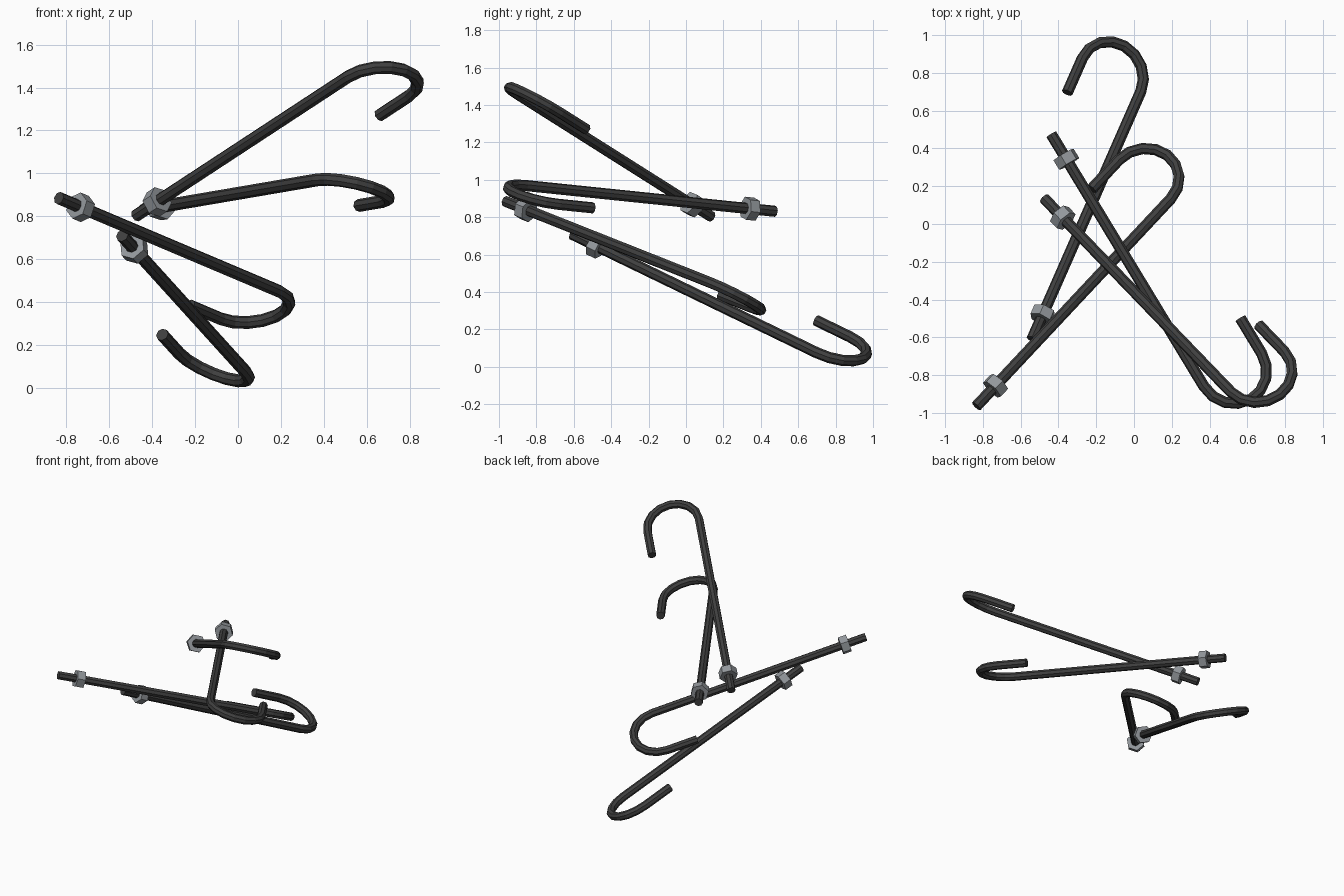
import bpy, bmesh, math
from mathutils import Vector, Matrix

cube = bpy.data.objects.get("Cube")
if cube:
    bpy.data.objects.remove(cube)

SHAFT, TAIL, BEND, ROD = 1.566, 0.218, 0.183, 0.03   # lengths and radii
SIDES, ARC_STEPS = 8, 8
NUT_POS, NUT_RADIUS, NUT_THICK = 0.155, 0.064, 0.058


def material(name, color):
    m = bpy.data.materials.new(name)
    m.use_nodes = True
    m.diffuse_color = (*color, 1)
    bsdf = m.node_tree.nodes["Principled BSDF"]
    bsdf.inputs["Base Color"].default_value = (*color, 1)
    bsdf.inputs["Roughness"].default_value = 0.6
    return m


dark_steel = material("dark steel", (0.05, 0.05, 0.05))
grey_zinc = material("grey zinc", (0.29, 0.31, 0.33))


def finish(name, bm, mat, matrix):
    bmesh.ops.recalc_face_normals(bm, faces=bm.faces[:])
    me = bpy.data.meshes.new(name)
    bm.to_mesh(me)
    bm.free()
    me.materials.append(mat)
    ob = bpy.data.objects.new(name, me)
    ob.matrix_world = matrix
    bpy.context.collection.objects.link(ob)
    return ob


def hooked_rod():
    """Straight shaft along X, half-circle bend towards Y, short tail back."""
    stations = [(Vector((0, 0, 0)), Vector((0, 1, 0)))]
    for i in range(ARC_STEPS + 1):
        a = math.pi * i / ARC_STEPS
        inward = Vector((-math.sin(a), math.cos(a), 0))
        center = Vector((SHAFT, BEND, 0))
        stations.append((center - inward * BEND, inward))
    stations.append((Vector((SHAFT - TAIL, 2 * BEND, 0)), Vector((0, -1, 0))))

    bm = bmesh.new()
    rings = []
    for point, side in stations:
        ring = []
        for k in range(SIDES):
            a = 2 * math.pi * (k + 0.5) / SIDES
            offset = side * math.cos(a) + Vector((0, 0, math.sin(a)))
            ring.append(bm.verts.new(point + offset * ROD))
        rings.append(ring)
    for r0, r1 in zip(rings, rings[1:]):
        for k in range(SIDES):
            n = (k + 1) % SIDES
            bm.faces.new((r0[k], r0[n], r1[n], r1[k]))
    bm.faces.new(rings[0])
    bm.faces.new(rings[-1])
    return bm


def hex_nut():
    bm = bmesh.new()
    place = Matrix.Translation((NUT_POS, 0, 0)) @ Matrix.Rotation(math.pi / 2, 4, 'Y')
    bmesh.ops.create_cone(bm, cap_ends=True, segments=6, radius1=NUT_RADIUS,
                          radius2=NUT_RADIUS, depth=NUT_THICK, matrix=place)
    return bm


# Each bolt: threaded end position, shaft direction, direction of the hook
bolts = {
    "upper": ((-0.475, 0.135, 0.803), (0.632, -0.655, 0.414), (0.77, 0.557, -0.232)),
    "middle": ((-0.438, 0.475, 0.832), (0.516, -0.852, 0.088), (0.838, 0.47, -0.273)),
    "front": ((-0.835, -0.965, 0.885), (0.657, 0.701, -0.278), (-0.75, 0.563, -0.348)),
    "lower": ((-0.54, -0.61, 0.71), (0.368, 0.838, -0.406), (-0.845, 0.476, 0.236)),
}

for label, (start, along, toward) in bolts.items():
    x = Vector(along).normalized()
    y = Vector(toward)
    y = (y - x * y.dot(x)).normalized()
    z = x.cross(y)
    frame = Matrix.Translation(start) @ Matrix((x, y, z)).transposed().to_4x4()
    finish(label + "_hooked_rod", hooked_rod(), dark_steel, frame)
    finish(label + "_hex_nut", hex_nut(), grey_zinc, frame)
